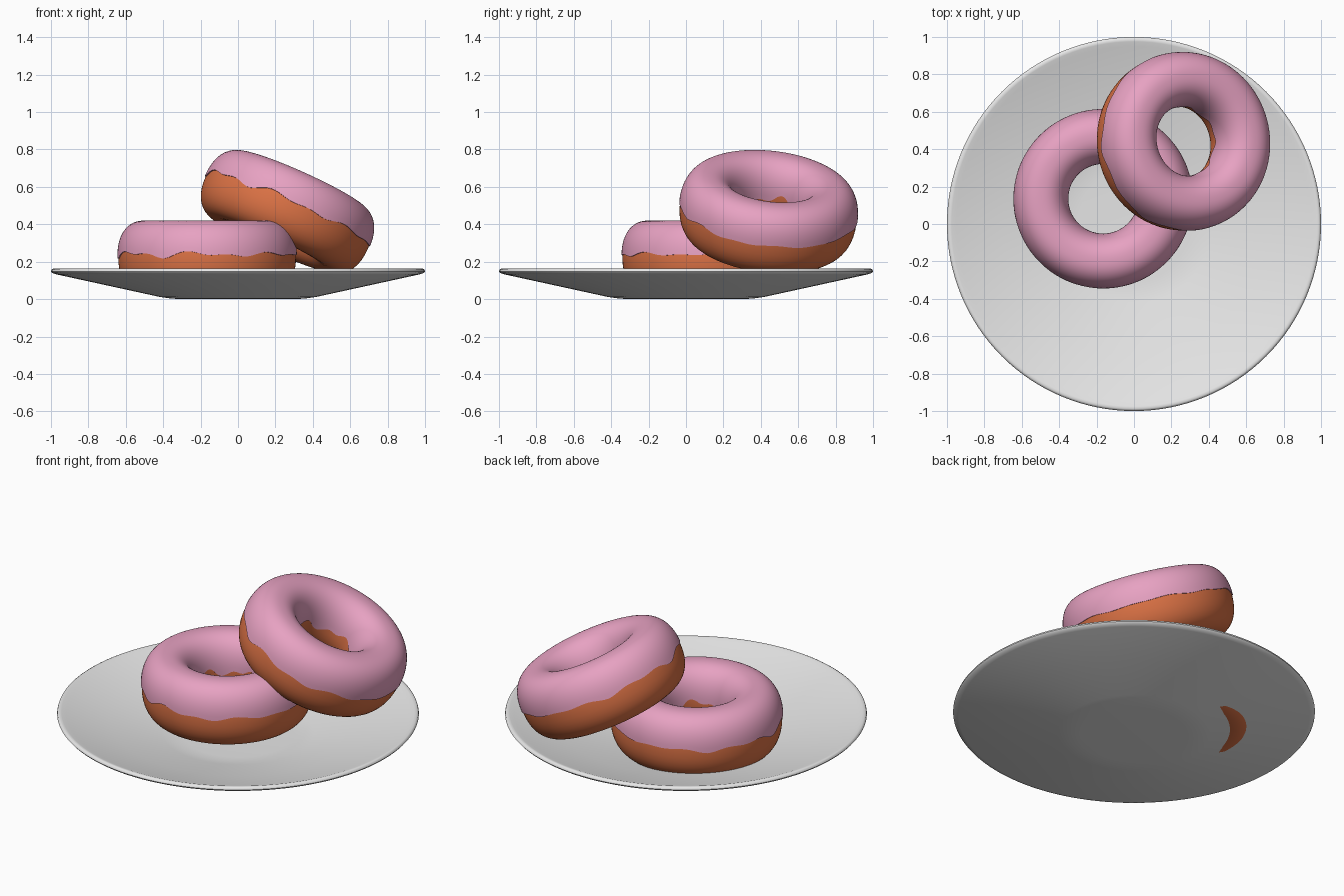
import bpy, bmesh, math
from mathutils import Vector, Matrix

if "Cube" in bpy.data.objects:
    bpy.data.objects.remove(bpy.data.objects["Cube"])

SEG = 128


def material(name, rgb):
    m = bpy.data.materials.new(name)
    m.diffuse_color = (*rgb, 1)
    m.use_nodes = True
    m.node_tree.nodes["Principled BSDF"].inputs["Base Color"].default_value = m.diffuse_color
    return m


PLATE = material("plate_white", (0.8, 0.8, 0.8))
DOUGH = material("baked_dough", (0.72, 0.17, 0.06))
ICING = material("pink_icing", (0.8, 0.36, 0.54))


def revolve(name, section, mat, closed):
    """Sweep section(angle) -> [(radius, z)] around z."""
    bm = bmesh.new()
    rings = []
    for i in range(SEG):
        a = 2 * math.pi * i / SEG
        rings.append([bm.verts.new((r * math.cos(a), r * math.sin(a), z)) for r, z in section(a)])
    n = len(rings[0])
    for i in range(SEG):
        p, q = rings[i], rings[(i + 1) % SEG]
        for j in range(n if closed else n - 1):
            k = (j + 1) % n
            bm.faces.new((p[j], q[j], q[k], p[k]))
    bmesh.ops.remove_doubles(bm, verts=bm.verts, dist=1e-5)
    bmesh.ops.recalc_face_normals(bm, faces=bm.faces)
    mesh = bpy.data.meshes.new(name)
    bm.to_mesh(mesh)
    bm.free()
    mesh.materials.append(mat)
    ob = bpy.data.objects.new(name, mesh)
    bpy.context.collection.objects.link(ob)
    bpy.ops.object.select_all(action='DESELECT')
    ob.select_set(True)
    bpy.context.view_layer.objects.active = ob
    bpy.ops.object.shade_smooth_by_angle(angle=math.radians(45))
    return ob


# Plate: thin shallow dish with a rounded rim
plate = [(0, 0), (0.3, 0), (0.36, 0.003), (0.42, 0.012), (0.7, 0.073), (0.97, 0.132),
         (0.993, 0.139), (1.0, 0.148), (0.997, 0.158), (0.988, 0.163), (0.975, 0.161),
         (0.95, 0.152), (0.7, 0.094), (0.42, 0.033), (0.36, 0.024), (0.3, 0.021), (0, 0.021)]
revolve("plate", lambda a: plate, PLATE, False)

# Doughnut cross-section: a slightly squared ellipse
RING, WIDE, TALL, POWER = 0.333, 0.142, 0.19, 2.3


def oval(t, w, h):
    f = lambda v: math.copysign(abs(v) ** (2 / POWER), v)
    return RING + w * f(math.cos(t)), h * f(math.sin(t))


def dough_section(a):
    return [oval(2 * math.pi * j / 40, WIDE, TALL) for j in range(40)]


def icing_section(a):
    # wavy outer and inner edges, calmer towards the back right
    calm = 0.25 + 0.75 * (0.5 - 0.5 * math.cos(a - math.radians(40)))
    outer = 0.05 + calm * (0.045 * math.sin(7 * a + 1) + 0.04 * math.sin(13 * a))
    inner = -0.02 + 0.06 * math.sin(5 * a) + 0.05 * math.sin(9 * a + 2)
    w, h = WIDE + 0.005, TALL + 0.005
    pts = [oval(outer, WIDE - 0.01, TALL - 0.01)]
    pts += [oval(outer + (math.pi - inner - outer) * j / 32, w, h) for j in range(33)]
    pts.append(oval(math.pi - inner, WIDE - 0.01, TALL - 0.01))
    return pts


# Two iced doughnuts: one flat, one leaning on it
lean = Vector((0, 0, 1)).rotation_difference(Vector((0.45, 0.12, 1))).to_matrix().to_4x4()
places = {"flat": Matrix.Translation((-0.165, 0.135, 0.225)),
          "leaning": Matrix.Translation((0.262, 0.44, 0.465)) @ lean}
for label, place in places.items():
    revolve(label + "_doughnut_dough", dough_section, DOUGH, True).matrix_world = place
    revolve(label + "_doughnut_icing", icing_section, ICING, False).matrix_world = place
